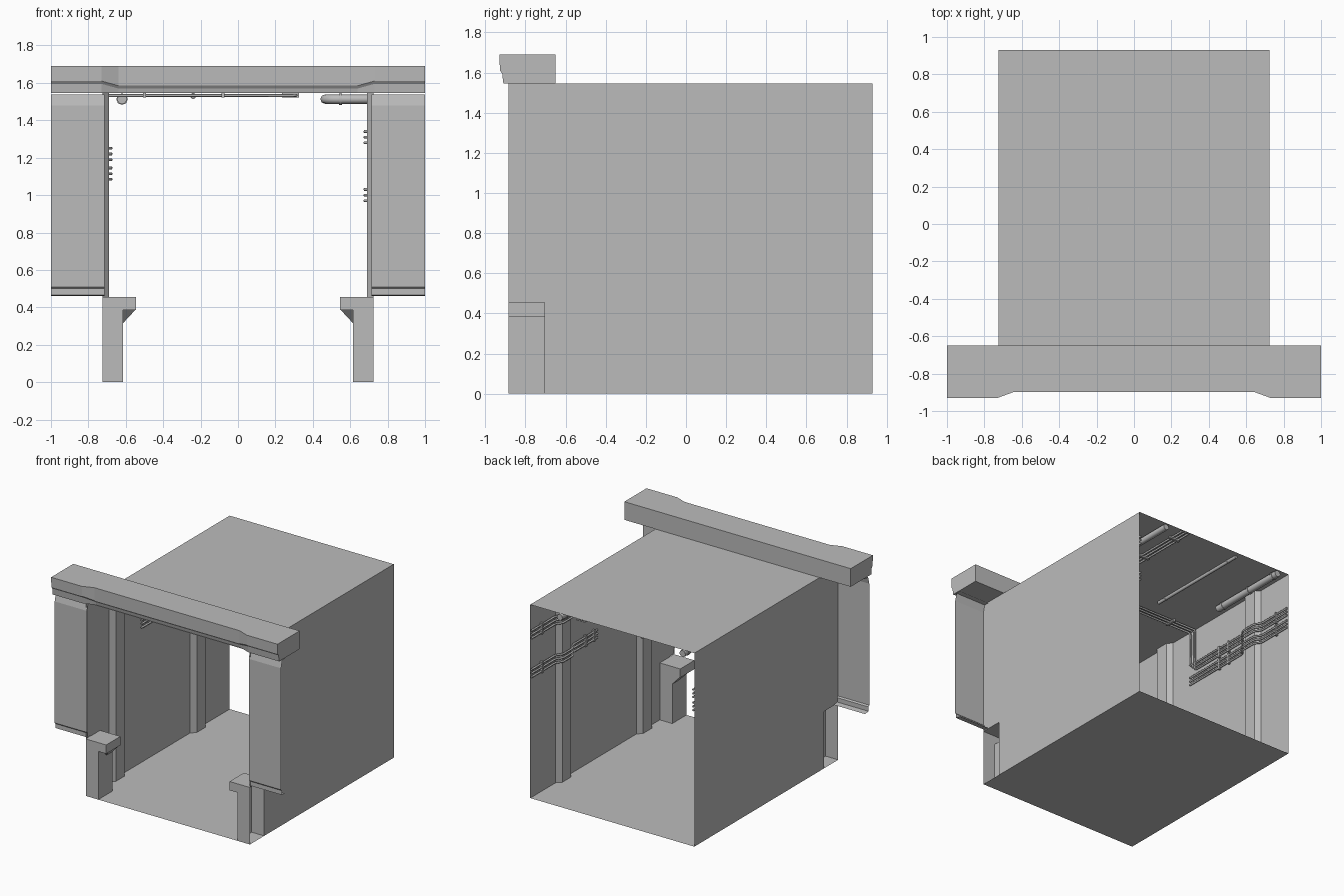
import bpy
import bmesh
from mathutils import Vector

cube = bpy.data.objects.get("Cube")
if cube:
    bpy.data.objects.remove(cube)

concrete = bpy.data.materials.new("concrete_grey")
concrete.use_nodes = True
GREY = (0.5, 0.5, 0.5, 1)
concrete.diffuse_color = GREY
concrete.node_tree.nodes["Principled BSDF"].inputs["Base Color"].default_value = GREY

W, FRONT, BACK, H = 0.725, -0.885, 0.93, 1.545   # room half width, ends, height
STEP_Y, STEP_Z = -0.705, 0.455                   # front kerb block limits


def finish(name, bm, smooth=False):
    mesh = bpy.data.meshes.new(name)
    bm.to_mesh(mesh)
    bm.free()
    obj = bpy.data.objects.new(name, mesh)
    bpy.context.collection.objects.link(obj)
    mesh.materials.append(concrete)
    for poly in mesh.polygons:
        poly.use_smooth = smooth
    return obj


def sheet(name, *polys):
    """Open surface made of flat polygons."""
    bm = bmesh.new()
    for pts in polys:
        bm.faces.new([bm.verts.new(p) for p in pts])
    bmesh.ops.remove_doubles(bm, verts=bm.verts, dist=0.0001)
    return finish(name, bm)


def loft(name, rings, closed=True, caps=True):
    """Skin matching cross-sections."""
    bm = bmesh.new()
    loops = [[bm.verts.new(p) for p in ring] for ring in rings]
    n = len(loops[0])
    for a, b in zip(loops, loops[1:]):
        for i in range(n if closed else n - 1):
            j = (i + 1) % n
            bm.faces.new((a[i], a[j], b[j], b[i]))
    if caps:
        bm.faces.new(loops[0])
        bm.faces.new(loops[-1])
    bmesh.ops.recalc_face_normals(bm, faces=bm.faces)
    return finish(name, bm)


def box(name, x0, x1, y0, y1, z0, z1):
    return loft(name, [[(x0, y0, z), (x1, y0, z), (x1, y1, z), (x0, y1, z)] for z in (z0, z1)])


def tube(name, pts, radius, bend=0.0, sides=2):
    """Round pipe along a path, with rounded corners."""
    path = [Vector(pts[0])]
    for a, p, b in zip(pts, pts[1:], pts[2:]):
        a, p, b = Vector(a), Vector(p), Vector(b)
        p0, p1 = p + (a - p).normalized() * bend, p + (b - p).normalized() * bend
        path += [p0, p0 * 0.25 + p * 0.5 + p1 * 0.25, p1] if bend else [p]
    path.append(Vector(pts[-1]))
    curve = bpy.data.curves.new(name, "CURVE")
    curve.dimensions = "3D"
    curve.bevel_depth, curve.bevel_resolution, curve.use_fill_caps = radius, sides, True
    spline = curve.splines.new("POLY")
    spline.points.add(len(path) - 1)
    for point, co in zip(spline.points, path):
        point.co = (*co, 1)
    curve.materials.append(concrete)
    obj = bpy.data.objects.new(name, curve)
    bpy.context.collection.objects.link(obj)
    return obj


# Room shell
for name, z in (("floor", 0), ("roof", H)):
    sheet(name, [(-W, FRONT, z), (W, FRONT, z), (W, BACK, z), (-W, BACK, z)])

for s, side in ((1, "left"), (-1, "right")):
    # Side wall, notched behind the kerb block
    outline = [(STEP_Y, 0), (BACK, 0), (BACK, H), (FRONT, H), (FRONT, STEP_Z), (STEP_Y, STEP_Z)]
    sheet(side + "_wall", [(s * W, y, z) for y, z in outline])

    # Wall ribs
    for label, y in (("front", -0.5), ("back", 0.52)):
        plan = [(W, y - 0.09), (0.69, y - 0.055), (0.69, y + 0.055), (W, y + 0.09)]
        loft(f"{side}_{label}_rib", [[(s * x, v, z) for x, v in plan] for z in (0, H)],
             closed=False, caps=False)

    # Facade panel with returned top and bottom edges
    profile = [(-0.83, 1.538), (-0.87, 1.538), (FRONT, 1.48), (FRONT, 0.51),
               (-0.875, 0.5), (-0.875, 0.465), (-0.83, 0.46)]
    loft(side + "_panel", [[(s * x, y, z) for y, z in profile] for x in (0.715, 1)],
         closed=False, caps=False)

    # Kerb block, open on its outer side, with an overhanging cap
    section = [(W, STEP_Z), (0.545, STEP_Z), (0.545, 0.385), (0.615, 0.385), (0.615, 0)]
    ends = [[(s * x, y, z) for x, z in section] for y in (FRONT, STEP_Y)]
    loft(side + "_kerb_block", ends, closed=False, caps=False)
    sheet(side + "_kerb_ends", *[ring + [(s * W, ring[0][1], 0)] for ring in ends])

    # Tapered bracket beneath the cap
    a, b, c, d = [(s * x, y, z) for x, y, z in (
        (0.615, -0.85, 0.385), (0.55, -0.85, 0.385), (0.55, STEP_Y, 0.385), (0.615, STEP_Y, 0.385))]
    e, f = (s * 0.615, -0.78, 0.315), (s * 0.615, STEP_Y, 0.315)
    sheet(side + "_bracket", [a, b, e], [b, c, f, e], [c, d, f])

# Lintel beam, thicker at both ends
rings = []
for x, y, lip in ((-1, -0.93, 1.61), (-0.73, -0.93, 1.61), (-0.64, -0.897, 1.585),
                  (0.64, -0.897, 1.585), (0.73, -0.93, 1.61), (1, -0.93, 1.61)):
    rings.append([(x, p, z) for p, z in (
        (-0.65, H), (-0.65, 1.69), (y, 1.69), (y + 0.003, lip), (y + 0.014, 1.595 if lip > 1.6 else 1.57),
        (y + 0.02, H))])
loft("lintel_beam", rings)


# Cables that hug the wall and wrap around the back rib
def wall_run(s, z, end_y, off=0.012):
    wall, rib = s * (W - off), s * (0.69 - off)
    return [(wall, BACK, z), (wall, 0.63, z), (rib, 0.585, z), (rib, 0.455, z),
            (wall, 0.41, z), (wall, end_y, z)]


CABLE = 0.008
for i in range(3):
    gap = 0.03 * i
    tube("right_lower_cable", wall_run(-1, 1.085 + gap, -0.2), CABLE, 0.015, 1)
    # Upper cables climb the wall, cross the ceiling and run to the back
    turn = -0.2 + gap
    tube("right_upper_cable", wall_run(-1, 1.25 - gap, turn) + [
        (-W + 0.012, turn, 1.533), (0.31 - gap, turn, 1.533), (0.31 - gap, BACK, 1.533)],
        CABLE, 0.015, 1)
    tube("left_lower_cable", wall_run(1, 0.97 + gap, 0.1), CABLE, 0.015, 1)
    tube("left_upper_cable", wall_run(1, 1.28 + gap, 0.1), CABLE, 0.015, 1)

# Cable clips on the walls
for s, zs in ((-1, (1.07, 1.175)), (1, (0.955, 1.265))):
    for z in zs:
        for y in (0.8, 0.25, 0.14):
            x0, x1 = sorted((s * W, s * 0.703))
            box("cable_clip", x0, x1, y - 0.008, y + 0.008, z, z + 0.09)

# Ceiling cable clips
for y in (0.1, 0.45, 0.8):
    box("ceiling_clip", 0.235, 0.325, y - 0.008, y + 0.008, 1.523, H)
for x in (-0.5, -0.08):
    box("ceiling_clip", x - 0.008, x + 0.008, -0.215, -0.125, 1.523, H)

# Ceiling pipes
tube("thick_pipe", [(-0.62, 0.24, 1.513), (-0.62, BACK, 1.513)], 0.027)
tube("thin_pipe", [(-0.24, 0, 1.53), (-0.24, 0.9, 1.53)], 0.013)
tube("elbow_pipe", [(0.465, BACK, 1.513), (0.465, 0.5, 1.513), (0.7, 0.5, 1.513)], 0.025, 0.05)
for y in (0.3, 0.6, 0.88):
    tube("pipe_collar", [(-0.62, y - 0.01, 1.513), (-0.62, y + 0.01, 1.513)], 0.031)
tube("pipe_collar", [(0.54, 0.5, 1.513), (0.555, 0.5, 1.513)], 0.03)
for y in (0.08, 0.8):
    tube("pipe_collar", [(-0.24, y - 0.008, 1.53), (-0.24, y + 0.008, 1.53)], 0.016)
